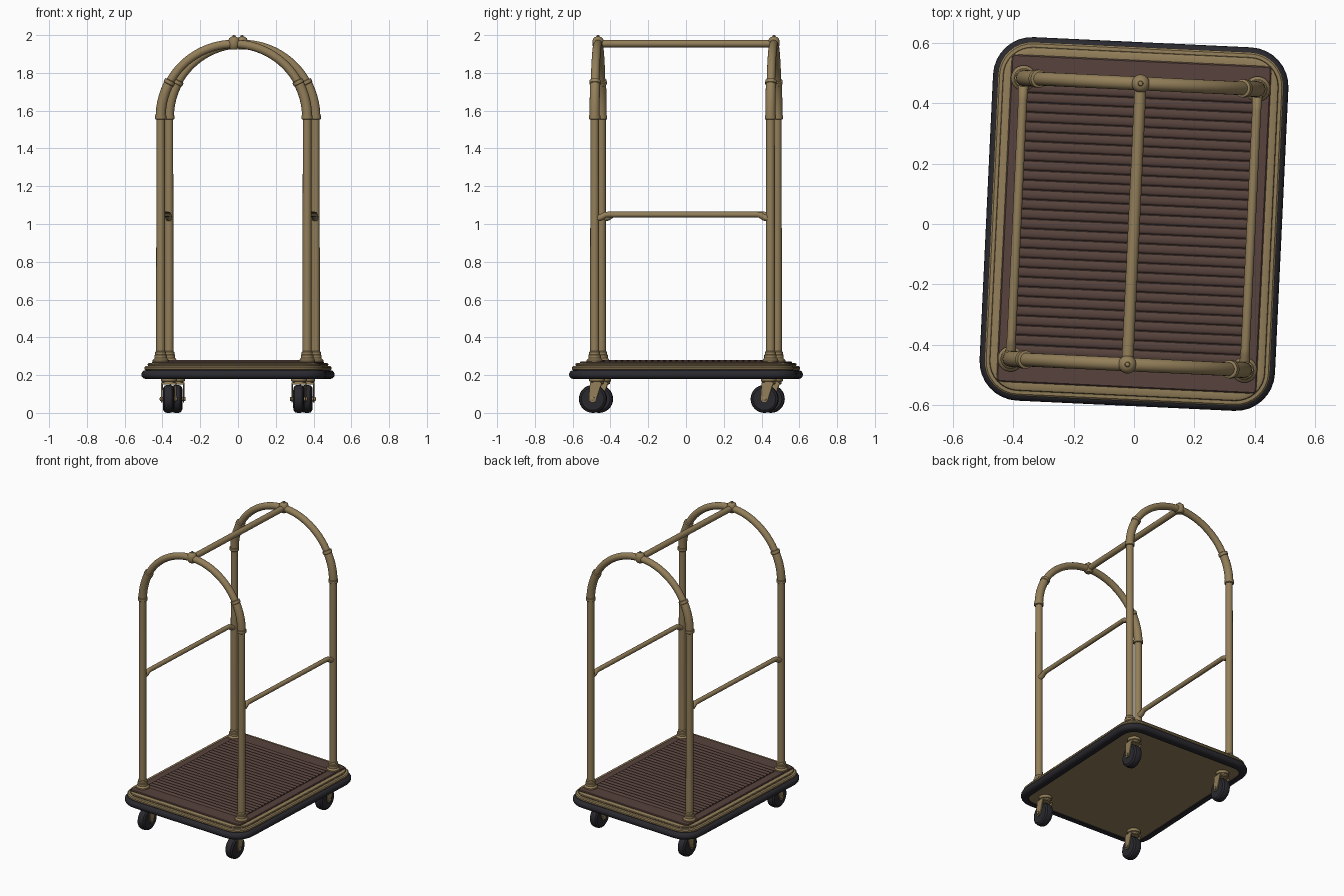
import bpy, bmesh, math
from mathutils import Vector, Matrix

if "Cube" in bpy.data.objects:
    bpy.data.objects.remove(bpy.data.objects["Cube"])

TURN = Matrix.Rotation(math.radians(-2.7), 4, "Z")   # whole cart stands slightly turned
POST_X, POST_Y = 0.388, 0.466
SPRING_Z = 1.565                                     # where the arch leaves the posts
UP = Vector((0, 0, 1))


def material(name, rgb):
    m = bpy.data.materials.new(name)
    m.use_nodes = True
    m.diffuse_color = (*rgb, 1)
    bsdf = next(n for n in m.node_tree.nodes if n.type == "BSDF_PRINCIPLED")
    bsdf.inputs["Base Color"].default_value = (*rgb, 1)
    return m


BRASS = material("aged brass", (0.29, 0.21, 0.10))
BROWN = material("brown carpet", (0.095, 0.055, 0.045))
RUBBER = material("black rubber", (0.022, 0.022, 0.028))


def finish(bm, name, mat, angle=35):
    bmesh.ops.recalc_face_normals(bm, faces=bm.faces)
    bm.transform(TURN)
    me = bpy.data.meshes.new(name)
    bm.to_mesh(me)
    bm.free()
    me.materials.append(mat)
    ob = bpy.data.objects.new(name, me)
    bpy.context.collection.objects.link(ob)
    bpy.ops.object.select_all(action="DESELECT")
    ob.select_set(True)
    bpy.context.view_layer.objects.active = ob
    bpy.ops.object.shade_smooth_by_angle(angle=math.radians(angle))
    return ob


def skin(bm, rings, closed=False):
    """Bridge equal rings of points; cap the ends unless closed."""
    loops = [[bm.verts.new(p) for p in ring] for ring in rings]
    n = len(loops[0])
    pairs = list(zip(loops, loops[1:])) + ([(loops[-1], loops[0])] if closed else [])
    for a, b in pairs:
        for i in range(n):
            j = (i + 1) % n
            bm.faces.new((a[i], a[j], b[j], b[i]))
    if not closed:
        bm.faces.new(loops[0])
        bm.faces.new(loops[-1])


def sweep(bm, path, radii, side, sides=20):
    """Round tube along a planar path; side is the normal of its plane."""
    path, side = [Vector(p) for p in path], Vector(side)
    rings = []
    for i, p in enumerate(path):
        t = (path[min(i + 1, len(path) - 1)] - path[max(i - 1, 0)]).normalized()
        other = t.cross(side)
        r = radii[i] if isinstance(radii, list) else radii
        rings.append([p + r * (math.cos(a) * side + math.sin(a) * other)
                      for a in (math.tau * k / sides for k in range(sides))])
    skin(bm, rings)


def lathe(bm, centre, axis, profile, side, sides=24):
    """Turned part: profile is (distance along axis, radius)."""
    c, axis, side = Vector(centre), Vector(axis), Vector(side)
    other = axis.cross(side)
    skin(bm, [[c + axis * d + r * (math.cos(a) * side + math.sin(a) * other)
               for a in (math.tau * k / sides for k in range(sides))] for d, r in profile])


def slab(bm, hx, hy, r, profile, steps=8, closed=False):
    """Rounded rectangle stack: profile is (inset, height)."""
    rings = []
    for inset, z in profile:
        ring = []
        for q, (sx, sy) in enumerate(((1, 1), (-1, 1), (-1, -1), (1, -1))):
            for k in range(steps + 1):
                a = math.pi / 2 * (q + k / steps)
                ring.append((sx * (hx - r) + (r - inset) * math.cos(a),
                             sy * (hy - r) + (r - inset) * math.sin(a), z))
        rings.append(ring)
    skin(bm, rings, closed)


def box(bm, centre, size):
    bmesh.ops.create_cube(bm, size=1, matrix=Matrix.Translation(centre) @ Matrix.Diagonal((*size, 1)))


def arch_point(a, y):
    return (POST_X * math.cos(a), y, SPRING_Z + POST_X * math.sin(a))


# Platform: rubber bumper band, stepped brass trim, carpet deck
HX, HY, CORNER = 0.49, 0.603, 0.13
bm = bmesh.new()
bumper = [(0.023 - 0.023 * math.cos(a), 0.203 + 0.023 * math.sin(a))
          for a in (math.pi / 2 * (k / 4 - 1) for k in range(9))]
slab(bm, HX, HY, CORNER, [(0.05, 0.18)] + bumper + [(0.05, 0.226)], closed=True)
finish(bm, "bumper", RUBBER, 50)

bm = bmesh.new()
slab(bm, HX, HY, CORNER, [(0.045, 0.186), (0.045, 0.222), (0.022, 0.226), (0.016, 0.232),
                          (0.016, 0.241), (0.022, 0.247), (0.036, 0.248), (0.036, 0.251),
                          (0.033, 0.255), (0.035, 0.261), (0.041, 0.264), (0.055, 0.264)])
finish(bm, "platform_trim", BRASS)

bm = bmesh.new()
slab(bm, 0.431, 0.543, 0.012, [(0, 0.25), (0, 0.268), (0.004, 0.272)], steps=3)
finish(bm, "deck", BROWN)

# Ribbed mat: rounded slats across the deck
bm = bmesh.new()
SLATS, MAT_Y = 28, 0.45
pitch = 2 * MAT_Y / SLATS
for i in range(SLATS):
    y = -MAT_Y + pitch * (i + 0.5)
    w = pitch / 2
    section = [(-w, 0.270), (-w * 0.82, 0.276), (-w * 0.5, 0.279),
               (w * 0.5, 0.279), (w * 0.82, 0.276), (w, 0.270)]
    skin(bm, [[(x, y + dy, z) for dy, z in section] for x in (-0.375, 0.375)])
finish(bm, "ribbed_mat", BROWN)

# Hoops at both ends, with sleeves, collars, feet and crown knobs
for label, y in (("front", -POST_Y), ("back", POST_Y)):
    bm = bmesh.new()
    arc = [arch_point(math.pi * k / 40, y) for k in range(41)]
    posts = [(s * POST_X, y, 0.27) for s in (1, -1)]
    sweep(bm, [posts[0], *arc, posts[1]], [0.024] + [0.0225] * 41 + [0.024], (0, 1, 0))
    finish(bm, label + "_hoop", BRASS)

    bm = bmesh.new()
    for s in (1, -1):
        angles = [math.radians(28.5 * k / 8) for k in range(9)]
        pts = [Vector(arch_point(a, y)) for a in angles]
        for p in pts:
            p.x *= s
        sweep(bm, pts, 0.0265, (0, 1, 0))
        tangent = (pts[-1] - pts[-2]).normalized()
        ring = [(-0.012, 0.026), (-0.009, 0.030), (0.009, 0.030), (0.012, 0.023)]
        lathe(bm, pts[-1], tangent, ring, (0, 1, 0))
        lathe(bm, pts[0], UP, ring, (0, 1, 0))
    finish(bm, label + "_hoop_sleeves", BRASS)

    bm = bmesh.new()
    for s in (1, -1):
        lathe(bm, (s * POST_X, y, 0.264), UP,
              [(0, 0.042), (0.016, 0.042), (0.022, 0.037), (0.026, 0.033), (0.042, 0.033),
               (0.046, 0.029), (0.058, 0.029), (0.064, 0.024)], (0, 1, 0))
    finish(bm, label + "_post_feet", BRASS)

    bm = bmesh.new()
    lathe(bm, (0, y, 1.925), UP, [(0, 0.018), (0.010, 0.027), (0.025, 0.030), (0.045, 0.030),
                                  (0.058, 0.025), (0.065, 0.016), (0.067, 0.009),
                                  (0.073, 0.007), (0.075, 0.003)], (0, 1, 0))
    finish(bm, label + "_crown_knob", BRASS)

# Hanging bar along the top
bm = bmesh.new()
sweep(bm, [(0, -POST_Y, 1.955), (0, POST_Y, 1.955)], 0.0195, (1, 0, 0))
finish(bm, "hanging_bar", BRASS)

# Side rails with cranked ends
for label, s in (("left", 1), ("right", -1)):
    bm = bmesh.new()
    half = [(POST_Y - 0.01, 1.03), (POST_Y - 0.035, 1.035), (POST_Y - 0.055, 1.048), (POST_Y - 0.07, 1.05)]
    path = [(s * POST_X, y, z) for y, z in half] + [(s * POST_X, -y, z) for y, z in reversed(half)]
    sweep(bm, path, [0.018, 0.017, 0.016, 0.015, 0.015, 0.016, 0.017, 0.018], (1, 0, 0), 16)
    finish(bm, label + "_side_rail", BRASS)

# Swivel casters, all trailing towards the front
WHEEL_R, AXLE_Z, TRAIL = 0.074, 0.074, -0.022
for end, sy in (("front", -1), ("back", 1)):
    for label, s in (("left", 1), ("right", -1)):
        name = end + "_" + label + "_caster"
        x, y = s * 0.345, sy * 0.455
        axle = (x, y + TRAIL, AXLE_Z)
        bm = bmesh.new()
        lathe(bm, axle, (1, 0, 0), [(-0.028, 0.048), (-0.028, 0.060), (-0.020, 0.071), (-0.008, WHEEL_R),
                                    (0.008, WHEEL_R), (0.020, 0.071), (0.028, 0.060), (0.028, 0.048)],
              (0, 0, 1), 32)
        finish(bm, name + "_tyre", RUBBER)

        bm = bmesh.new()
        lathe(bm, (x, y, 0.150), UP, [(0, 0.030), (0.005, 0.036), (0.015, 0.036), (0.018, 0.042),
                                      (0.040, 0.042)], (1, 0, 0))
        box(bm, (x, y - 0.005, 0.156), (0.078, 0.062, 0.010))
        for side in (1, -1):
            # tapered fork arm with a rounded lower end
            arm = [(0.026, 0.160), (-0.036, 0.160)]
            arm += [(TRAIL + 0.02 * math.cos(a), AXLE_Z + 0.02 * math.sin(a))
                    for a in (math.pi * (1 + k / 6) for k in range(7))]
            skin(bm, [[(x + side * d, y + dy, z) for dy, z in arm] for d in (0.033, 0.039)])
        lathe(bm, axle, (1, 0, 0), [(-0.047, 0.008), (-0.045, 0.011), (0.045, 0.011), (0.047, 0.008)],
              (0, 0, 1), 12)
        finish(bm, name + "_fork", BRASS)
